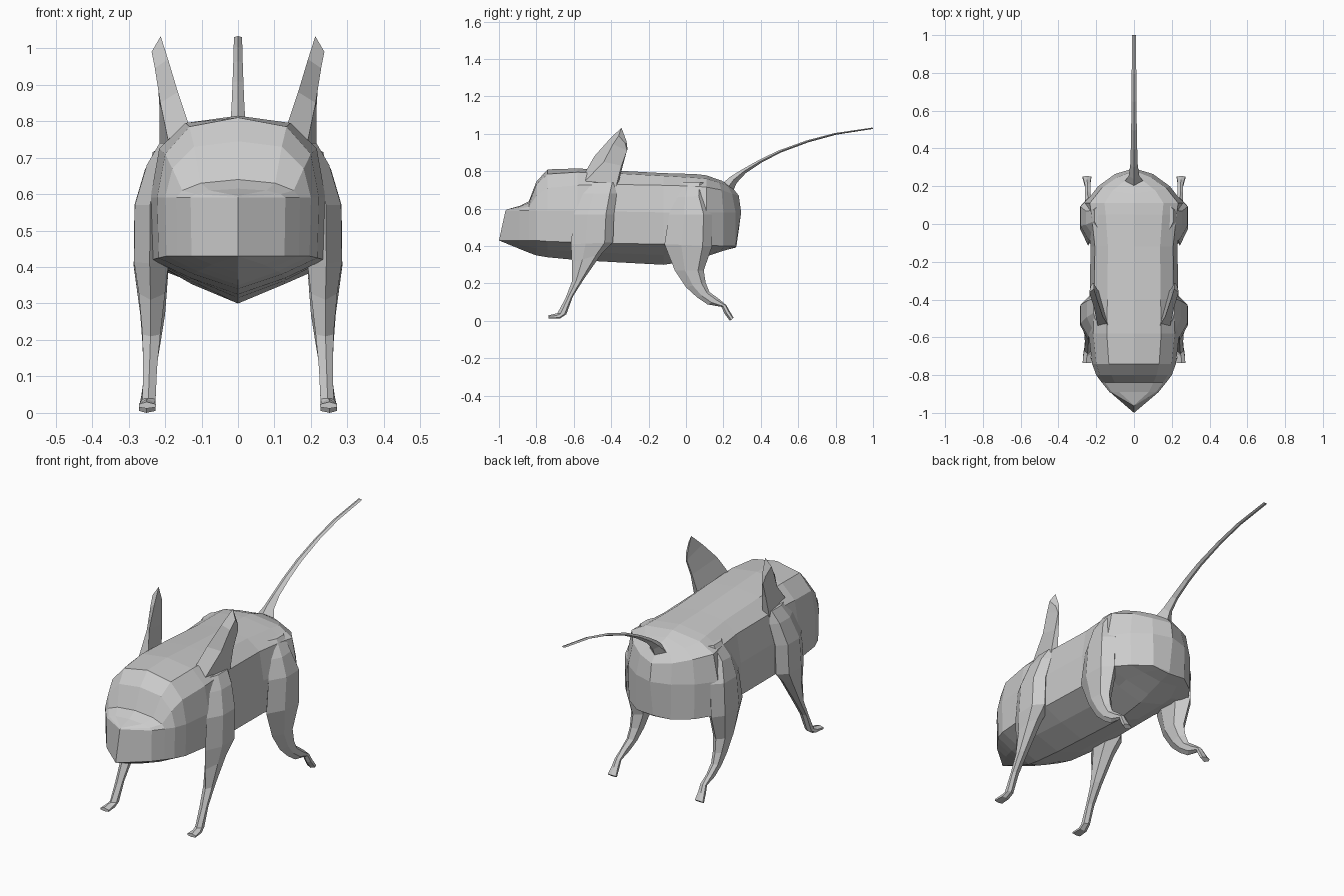
import bpy, bmesh
from mathutils import Vector

grey = bpy.data.materials.new("light_grey")
grey.diffuse_color = (0.6, 0.6, 0.6, 1)


def loft(name, rings, mirror=False):
    """Skin closed rings of equal length, cap both ends."""
    bm = bmesh.new()
    rows = [[bm.verts.new(p) for p in r] for r in rings]
    n = len(rows[0])
    for a, b in zip(rows, rows[1:]):
        for i in range(n):
            j = (i + 1) % n
            bm.faces.new((a[i], a[j], b[j], b[i]))
    bm.faces.new(rows[0])
    bm.faces.new(rows[-1])
    if mirror:
        geo = bmesh.ops.duplicate(bm, geom=bm.verts[:] + bm.edges[:] + bm.faces[:])["geom"]
        for v in geo:
            if isinstance(v, bmesh.types.BMVert):
                v.co.x *= -1
    bmesh.ops.remove_doubles(bm, verts=bm.verts[:], dist=0.0005)
    bmesh.ops.recalc_face_normals(bm, faces=bm.faces[:])
    mesh = bpy.data.meshes.new(name)
    bm.to_mesh(mesh)
    bm.free()
    mesh.materials.append(grey)
    ob = bpy.data.objects.new(name, mesh)
    bpy.context.collection.objects.link(ob)
    return ob


def whole(half):
    """Complete a half section, belly to spine, with its mirror image."""
    return half + [(-x, y, z) for x, y, z in half[-2:0:-1]]


# Body: wedge snout, stepped forehead, rounded rump, keeled belly
PULL = (0, 0, 0, 0, 0.25, 0.6, 1)


def section(y, w, zb, zl, zm, zu, zt, zc, pull=0):
    half = [(0, zb), (w * .55, zb + (zl - zb) * .48), (w * .98, zl), (w, zm),
            (w * .9, zu), (w * .6, zt), (0, zc)]
    return whole([(x, y - pull * p, z) for (x, z), p in zip(half, PULL)])


def edge(pts):
    return whole([(0, y, z) for y, z in pts])


body = [edge([(-1, .43), (-1, .43), (-1, .43), (-.965, .59), (-.962, .592), (-.96, .595), (-.96, .595)])]
body += [section(*s) for s in [
    (-.89, .13, .385, .43, .59, .60, .61, .615),
    (-.84, .17, .365, .43, .59, .61, .63, .64),
    (-.80, .20, .35, .43, .59, .67, .73, .745),
    (-.74, .222, .34, .425, .59, .71, .785, .81),
    (-.58, .24, .325, .42, .59, .725, .795, .815),
    (-.40, .235, .315, .415, .585, .73, .79, .805),
    (-.12, .23, .30, .41, .58, .725, .775, .79),
    (.05, .25, .325, .405, .58, .72, .765, .785),
    (.11, .26, .345, .405, .58, .715, .76, .778),
    (.20, .19, .375, .40, .58, .70, .74, .76, .04),
    (.265, .10, .392, .40, .58, .68, .725, .75, .075)]]
body.append(edge([(.27, .40), (.27, .40), (.27, .40), (.295, .58), (.282, .67), (.25, .71), (.215, .735)]))
loft("body", body)


def leg(name, levels):
    """Levels: front (y, z), back (y, z), inner x, outer x."""
    rings = []
    for (fy, fz), (by, bz), xi, xo in levels:
        f, b = Vector((fy, fz)), Vector((by, bz))
        p, q = f.lerp(b, .35), f.lerp(b, .8)
        xm = xi * .45 + xo * .55
        rings.append([(xm, *f), (xo, *p), (xo, *q), (xm, *b), (xi, *q), (xi, *p)])
    loft(name, rings, True)


# Front legs with shoulders blending into the flanks
leg("front_legs", [
    ((-.53, .74), (-.36, .74), .17, .215),
    ((-.56, .68), (-.37, .68), .18, .25),
    ((-.60, .57), (-.385, .57), .19, .283),
    ((-.615, .41), (-.39, .42), .19, .285),
    ((-.61, .31), (-.45, .36), .20, .272),
    ((-.61, .21), (-.545, .225), .213, .262),
    ((-.645, .12), (-.605, .13), .222, .26),
    ((-.688, .04), (-.64, .035), .226, .262),
    ((-.70, .038), (-.675, .012), .228, .268),
    ((-.735, .03), (-.735, .012), .225, .272)])

# Hind legs with broad haunches
leg("hind_legs", [
    ((-.03, .74), (.10, .74), .16, .21),
    ((-.06, .66), (.10, .67), .17, .255),
    ((-.09, .57), (.14, .57), .18, .284),
    ((-.115, .41), (.14, .40), .19, .286),
    ((-.06, .27), (.095, .27), .20, .268),
    ((0, .18), (.105, .205), .213, .262),
    ((.06, .125), (.125, .155), .222, .26),
    ((.115, .088), (.175, .118), .23, .26),
    ((.19, .075), (.215, .085), .23, .26),
    ((.205, .04), (.235, .05), .23, .265),
    ((.235, .0), (.255, .016), .226, .272)])

# Ears: inner front, outer front, outer back, inner back
loft("ears", [
    [(.13, -.55, .775), (.185, -.57, .715), (.215, -.375, .715), (.185, -.36, .74)],
    [(.165, -.49, .88), (.213, -.44, .85), (.215, -.345, .83), (.20, -.335, .84)],
    [(.192, -.41, .97), (.228, -.39, .945), (.22, -.315, .91), (.215, -.313, .92)],
    [(.212, -.345, 1.033), (.237, -.36, .99), (.228, -.325, .95), (.213, -.318, .96)]], True)

# Tail: y, z, half width, half thickness across the curve
tail = []
for y, z, w, t in [(.225, .715, .05, .035), (.255, .755, .028, .024), (.31, .80, .02, .014),
                   (.40, .855, .017, .010), (.50, .905, .015, .008), (.65, .96, .013, .007),
                   (.80, 1.0, .012, .006), (1, 1.03, .011, .005)]:
    d = t * .7
    tail.append([(0, y - d, z + d), (w, y, z), (0, y + d * (y < 1), z - d), (-w, y, z)])
loft("tail", tail)
